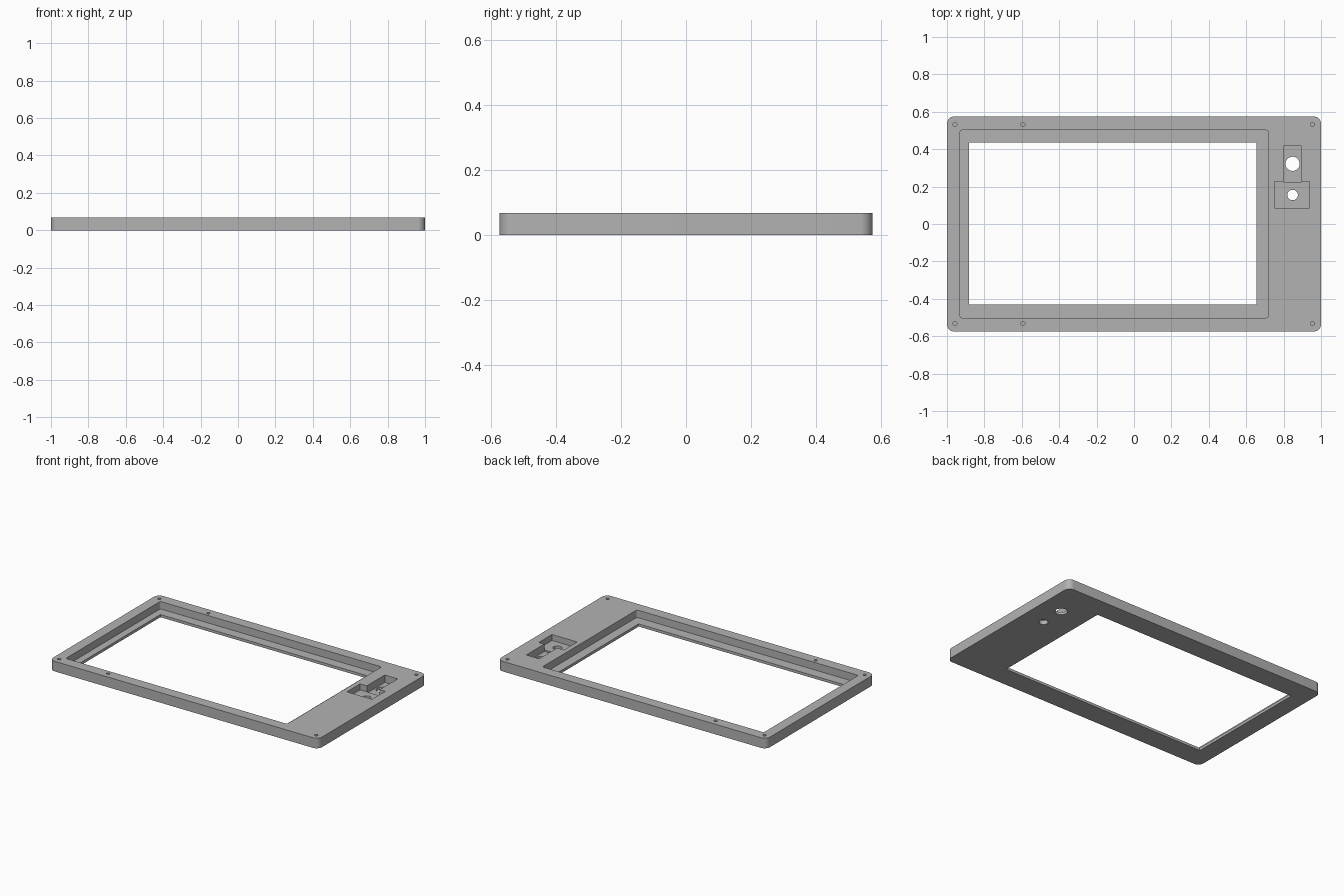
import bpy, bmesh, math

if "Cube" in bpy.data.objects:
    bpy.data.objects.remove(bpy.data.objects["Cube"], do_unlink=True)

HEIGHT = 0.068
LEDGE = 0.018
ABOVE = HEIGHT + 0.05
BELOW = -0.05

grey = bpy.data.materials.new("plain grey")
grey.use_nodes = True
colour = (0.45, 0.45, 0.45, 1)
grey.diffuse_color = colour
grey.node_tree.nodes["Principled BSDF"].inputs["Base Color"].default_value = colour


def prism(name, outline, z0, z1):
    """Extrude a counter-clockwise outline from z0 to z1."""
    bm = bmesh.new()
    base = bm.faces.new([bm.verts.new((x, y, z0)) for x, y in outline])
    top = bmesh.ops.extrude_face_region(bm, geom=[base])["geom"]
    verts = [v for v in top if isinstance(v, bmesh.types.BMVert)]
    bmesh.ops.translate(bm, verts=verts, vec=(0, 0, z1 - z0))
    bmesh.ops.recalc_face_normals(bm, faces=bm.faces)
    mesh = bpy.data.meshes.new(name)
    bm.to_mesh(mesh)
    bm.free()
    mesh.materials.append(grey)
    obj = bpy.data.objects.new(name, mesh)
    bpy.context.collection.objects.link(obj)
    return obj


def box_outline(x0, x1, y0, y1, radius=0, steps=8):
    """Rectangle, with rounded corners if a radius is given."""
    if not radius:
        return [(x0, y0), (x1, y0), (x1, y1), (x0, y1)]
    centres = [(x1 - radius, y1 - radius), (x0 + radius, y1 - radius),
               (x0 + radius, y0 + radius), (x1 - radius, y0 + radius)]
    return [(cx + radius * math.cos(a), cy + radius * math.sin(a))
            for q, (cx, cy) in enumerate(centres)
            for a in [(q + i / steps) * math.pi / 2 for i in range(steps + 1)]]


def circle(x, y, radius, sides=32):
    return [(x + radius * math.cos(math.tau * i / sides),
             y + radius * math.sin(math.tau * i / sides)) for i in range(sides)]


# Rounded plate
panel = prism("bezel_panel", box_outline(-1, 1, -0.575, 0.575, 0.04), 0, HEIGHT)

cutters = [
    # Screen recess and the window through its floor
    prism("screen_recess_cutter", box_outline(-0.93, 0.717, -0.502, 0.502, 0.012, 4), LEDGE, ABOVE),
    prism("window_cutter", box_outline(-0.882, 0.654, -0.43, 0.435), BELOW, ABOVE),
    # Two adjoining component pockets, each with a hole to the face
    prism("wide_pocket_cutter", box_outline(0.75, 0.937, 0.086, 0.226), 0.028, ABOVE),
    prism("tall_pocket_cutter", box_outline(0.8, 0.896, 0.225, 0.417), LEDGE, ABOVE),
    prism("large_hole_cutter", circle(0.848, 0.322, 0.038), BELOW, ABOVE),
    prism("small_hole_cutter", circle(0.848, 0.155, 0.028), BELOW, ABOVE),
]

# Blind screw holes along both long edges
for x in (-0.957, -0.593, 0.955):
    for y in (-0.532, 0.532):
        cutters.append(prism("screw_hole_cutter", circle(x, y, 0.011, 20), 0.02, ABOVE))

for cutter in cutters:
    cut = panel.modifiers.new(cutter.name, "BOOLEAN")
    cut.operation = "DIFFERENCE"
    cut.solver = "EXACT"
    cut.object = cutter

# Apply the cuts and remove the cutters
bpy.context.view_layer.objects.active = panel
panel.select_set(True)
for cut in list(panel.modifiers):
    bpy.ops.object.modifier_apply(modifier=cut.name)
for cutter in cutters:
    bpy.data.objects.remove(cutter, do_unlink=True)

bpy.ops.object.shade_smooth_by_angle(angle=math.radians(30))
